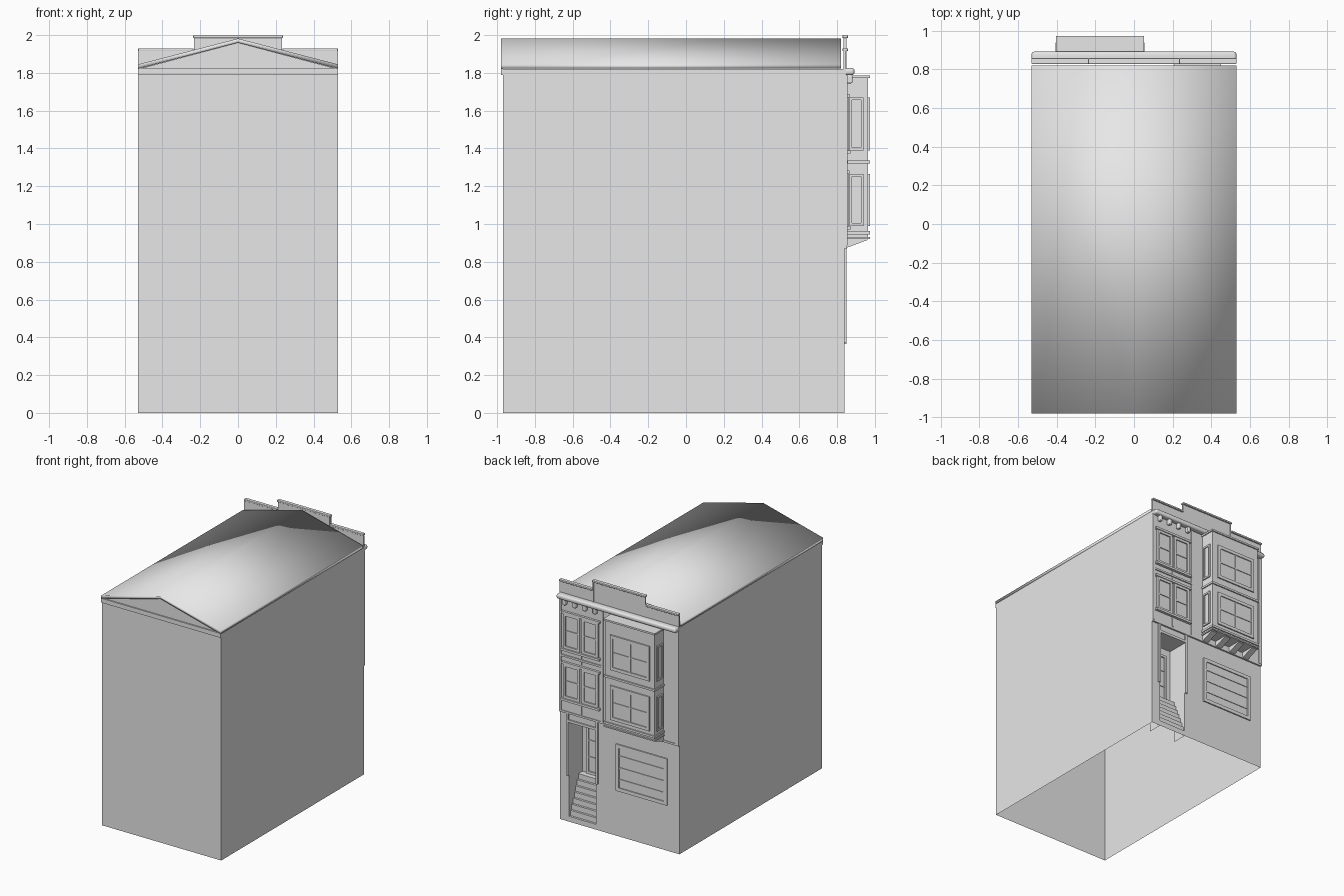
import bpy, bmesh

cube = bpy.data.objects.get("Cube")
if cube:
    bpy.data.objects.remove(cube, do_unlink=True)

grey = bpy.data.materials.new("plain grey")
grey.use_nodes = True
grey.diffuse_color = (0.8, 0.8, 0.8, 1)
grey.node_tree.nodes["Principled BSDF"].inputs["Base Color"].default_value = (0.8, 0.8, 0.8, 1)


def finish(name, bm):
    bmesh.ops.remove_doubles(bm, verts=bm.verts, dist=0.0001)
    bmesh.ops.recalc_face_normals(bm, faces=bm.faces)
    mesh = bpy.data.meshes.new(name)
    bm.to_mesh(mesh)
    bm.free()
    mesh.materials.append(grey)
    ob = bpy.data.objects.new(name, mesh)
    bpy.context.collection.objects.link(ob)
    return ob


def polygons(name, polys):
    bm = bmesh.new()
    for poly in polys:
        bm.faces.new([bm.verts.new(p) for p in poly])
    return finish(name, bm)


def box(name, x, y, z, bevel=0):
    bm = bmesh.new()
    bmesh.ops.create_cube(bm, size=1)
    for v in bm.verts:
        v.co = [r[0] if c < 0 else r[1] for c, r in zip(v.co, (x, y, z))]
    ob = finish(name, bm)
    if bevel:
        mod = ob.modifiers.new("rounding", 'BEVEL')
        mod.width, mod.segments = bevel, 3
    return ob


def prism(name, x, outline):
    """Extrude a (y, z) outline along x."""
    bm = bmesh.new()
    face = bm.faces.new([bm.verts.new((x[0], a, b)) for a, b in outline])
    ext = bmesh.ops.extrude_face_region(bm, geom=[face])
    for v in ext["geom"]:
        if isinstance(v, bmesh.types.BMVert):
            v.co.x = x[1]
    return finish(name, bm)


def slab(name, axis, pos, depth, u, z):
    """Thin box lying on a wall that faces along the given axis."""
    d = sorted((pos, pos + depth))
    return box(name, u, d, z) if axis == 'y' else box(name, d, u, z)


def window(name, axis, pos, out, u, z, w=0.02, cols=1, rows=2):
    """Frame, pane and glazing bars."""
    (a, b), (c, d) = u, z
    slab(name + "_pane", axis, pos, out * 0.2, u, z)
    for side, r in (("left", (a, a + w)), ("right", (b - w, b))):
        slab(name + "_frame_" + side, axis, pos, out, r, z)
    for side, r in (("bottom", (c, c + w)), ("top", (d - w, d))):
        slab(name + "_frame_" + side, axis, pos, out, u, r)
    for i in range(1, cols):
        m = a + (b - a) * i / cols
        slab(name + "_upright", axis, pos, out * 0.7, (m - 0.006, m + 0.006), z)
    for i in range(1, rows):
        m = c + (d - c) * i / rows
        slab(name + "_crossbar", axis, pos, out * 0.7, u, (m - 0.005, m + 0.005))


# Main walls, open underneath, with a stairwell opening in the facade
W, F, B, EAVE, PEAK = 0.53, 0.84, -0.97, 1.82, 1.96
S0, S1, TOP, DEEP, LAND = 0.21, 0.45, 0.8, 0.67, 0.34


def wall(x0, x1, z0, z1):
    return [(x0, F, z0), (x1, F, z0), (x1, F, z1), (x0, F, z1)]


walls = [[(s * W, B, 0), (s * W, F, 0), (s * W, F, EAVE), (s * W, B, EAVE)] for s in (-1, 1)]
walls += [wall(-W, S0, 0, TOP), wall(S1, W, 0, TOP)]
walls.append([(-W, B, 0), (W, B, 0), (W, B, EAVE), (0, B, PEAK), (-W, B, EAVE)])
walls.append([(-W, F, TOP), (W, F, TOP), (W, F, EAVE), (0, F, PEAK), (-W, F, EAVE)])
polygons("walls", walls)

# Stairwell lining, steps and inner door
lining = [[(x, F, 0), (x, F, TOP), (x, DEEP, TOP), (x, DEEP, LAND), (x, 0.72, LAND), (x, 0.72, 0)]
          for x in (S0, S1)]
lining.append([(S0, F, TOP), (S1, F, TOP), (S1, DEEP, TOP), (S0, DEEP, TOP)])
lining.append([(S0, DEEP, LAND), (S1, DEEP, LAND), (S1, DEEP, TOP), (S0, DEEP, TOP)])
polygons("stairwell", lining)
steps, n = [], 8
run, rise = 0.136 / n, LAND / n
for i in range(n):
    y, z = F - run * i, rise * i
    back = DEEP if i == n - 1 else y - run
    steps.append([(S0, y, z), (S1, y, z), (S1, y, z + rise), (S0, y, z + rise)])
    steps.append([(S0, y, z + rise), (S1, y, z + rise), (S1, back, z + rise), (S0, back, z + rise)])
polygons("steps", steps)
window("inner_door", 'y', DEEP, 0.012, (0.25, 0.41), (LAND, 0.74), rows=3)
for name, x in (("left", (S1, S1 + 0.02)), ("right", (S0 - 0.02, S0))):
    box("entry_trim_" + name, x, (F, 0.85), (0.37, 0.87))
box("entry_trim_top", (S0, S1), (F, 0.85), (TOP, TOP + 0.02))

# Roof slab
section = [(-W, 1.822), (0, PEAK), (W, 1.822), (W, 1.845), (0, 1.982), (-W, 1.845)]
bm = bmesh.new()
ends = [[bm.verts.new((x, y, z)) for x, z in section] for y in (-0.98, 0.82)]
for end in ends:
    bm.faces.new(end[0:2] + end[4:6])
    bm.faces.new(end[1:5])
for i in range(6):
    j = (i + 1) % 6
    bm.faces.new((ends[0][i], ends[0][j], ends[1][j], ends[1][i]))
for f in bm.faces:
    f.smooth = True
finish("roof", bm)
box("rear_eave", (-W, W), (-0.98, B), (1.79, 1.825))

# Upper facade, corner strips, belt and cornice
FU = 0.848
box("upper_facade", (-W, W), (F - 0.005, FU), (0.87, 1.82))
box("belt", (-W, W), (F, 0.853), (0.87, 0.885))
for name, x in (("right", (-W, -0.5)), ("left", (0.51, W)), ("middle", (0.14, 0.155))):
    box("pilaster_" + name, x, (FU, 0.855), (0.885, 1.79))
cornice = box("cornice", (-W, W), (0.83, 0.892), (1.788, 1.826), 0.014)
cornice.data.shade_smooth()
for i in range(4):
    x = 0.2 + 0.09 * i
    box("cornice_bracket", (x - 0.014, x + 0.014), (FU, 0.882), (1.745, 1.79), 0.008)

# Stepped parapet with caps
box("parapet_low", (-W, W), (0.834, 0.846), (1.8, 1.915))
box("parapet_high", (-0.23, 0.23), (0.834, 0.846), (1.9, 1.988))
box("parapet_cap_high", (-0.237, 0.237), (0.828, 0.858), (1.985, 2.0), 0.004)
for s in (-1, 1):
    x = sorted((s * 0.235, s * W))
    box("parapet_cap_low", x, (0.828, 0.858), (1.915, 1.93), 0.004)
    box("parapet_seam", (s * 0.23 - 0.004, s * 0.23 + 0.004), (0.84, 0.85), (1.82, 1.985))
box("parapet_middle_seam", (-0.004, 0.004), (0.84, 0.85), (1.82, 1.985))

# Projecting bay
X0, X1, FB = -0.395, 0.045, 0.963
box("bay", (X0, X1), (F, FB), (0.925, 1.775))
for name, z in (("cap", (1.772, 1.786)), ("middle_band", (1.32, 1.336)),
                ("base_band", (0.945, 0.962)), ("base_lip", (0.92, 0.93))):
    box("bay_" + name, (X0 - 0.008, X1 + 0.008), (F, FB + 0.01), z)
for i in range(4):
    x = X0 + 0.13 * i
    prism("bay_corbel", (x, x + 0.05), [(F, 0.925), (0.96, 0.925), (0.96, 0.915), (F, 0.87)])

# Windows on both upper floors
for floor, z in (("lower", (0.99, 1.265)), ("upper", (1.39, 1.67))):
    window(floor + "_bay_window", 'y', FB, 0.01, (-0.355, -0.005), z, 0.025, cols=2)
    window(floor + "_bay_left_window", 'x', X1, 0.01, (0.865, 0.94), z, 0.014, rows=1)
    window(floor + "_bay_right_window", 'x', X0, -0.01, (0.865, 0.94), z, 0.014, rows=1)
    for name, x in (("left", (0.345, 0.49)), ("right", (0.18, 0.325))):
        window(floor + "_" + name + "_window", 'y', FU, 0.012, x, z)
    box(floor + "_sill", (0.165, 0.505), (FU, 0.87), (z[0] - 0.018, z[0]))
    box(floor + "_head", (0.165, 0.505), (FU, 0.866), (z[1], z[1] + 0.018))
    box(floor + "_panel_seam", (0.331, 0.339), (FU, 0.853), (z[0] - 0.1, z[0] - 0.018))
box("floor_band", (0.155, 0.51), (FU, 0.857), (1.32, 1.335))

# Garage door
window("garage_door", 'y', F, 0.01, (-0.425, 0.03), (0.365, 0.74), 0.028, rows=4)
